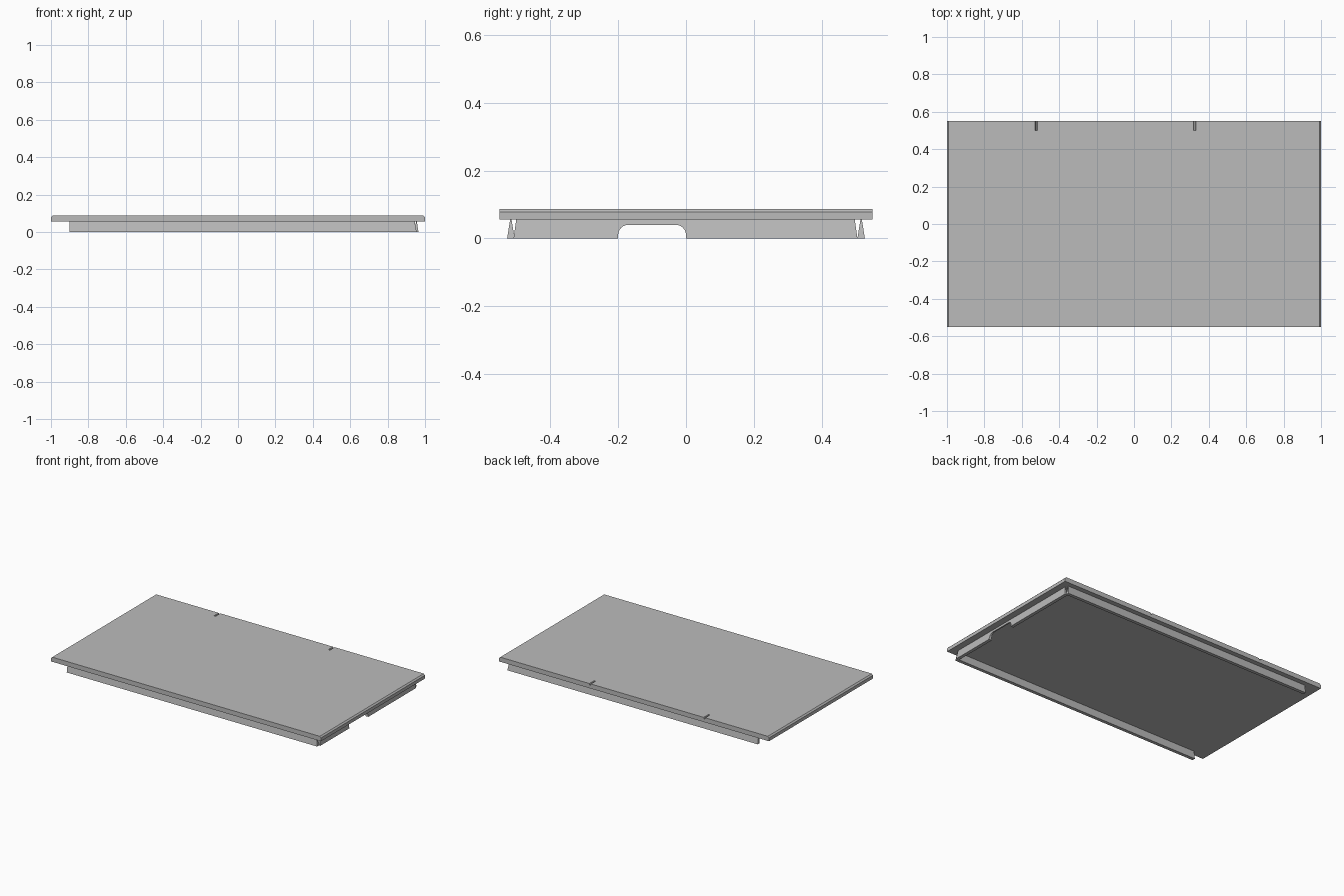
import bpy, bmesh, math

cube = bpy.data.objects.get("Cube")
if cube:
    bpy.data.objects.remove(cube, do_unlink=True)

grey = bpy.data.materials.new("plain grey")
grey.use_nodes = True
grey.diffuse_color = (0.5, 0.5, 0.5, 1)
grey.node_tree.nodes["Principled BSDF"].inputs["Base Color"].default_value = (0.5, 0.5, 0.5, 1)

PLATE_BOTTOM, PLATE_TOP = 0.056, 0.087


def prism(name, outline, place):
    """Extrude a 2D outline between sides -1 and 1; place maps (u, v, side) to a point."""
    bm = bmesh.new()
    ends = [[bm.verts.new(place(u, v, s)) for u, v in outline] for s in (-1, 1)]
    for loop in ends:
        bm.faces.new(loop)
    n = len(outline)
    for i in range(n):
        j = (i + 1) % n
        bm.faces.new((ends[0][i], ends[0][j], ends[1][j], ends[1][i]))
    bmesh.ops.recalc_face_normals(bm, faces=bm.faces)
    mesh = bpy.data.meshes.new(name)
    bm.to_mesh(mesh)
    bm.free()
    mesh.materials.append(grey)
    obj = bpy.data.objects.new(name, mesh)
    bpy.context.collection.objects.link(obj)
    return obj


def half_width(z):
    """Rails are wide at the foot and narrow where they meet the plate."""
    return 0.011 - 0.009 * z / PLATE_BOTTOM


# Plate with chamfered short ends
shoulder = 0.078
plate = prism(
    "plate",
    [(-1, PLATE_BOTTOM), (1, PLATE_BOTTOM), (1, shoulder), (0.991, PLATE_TOP),
     (-0.991, PLATE_TOP), (-1, shoulder)],
    lambda x, z, s: (x, 0.55 * s, z))

# Two small grooves in the back edge
for name, x0 in (("right", -0.522), ("left", 0.325)):
    cutter = prism(
        name + "_groove_cutter",
        [(-0.006, 0.1), (-0.006, PLATE_TOP), (-0.003, 0.077),
         (0.003, 0.077), (0.006, PLATE_TOP), (0.006, 0.1)],
        lambda x, z, s: (x0 + x, 0.535 + 0.035 * s, z))
    cutter.hide_render = True
    cutter.hide_viewport = True
    cut = plate.modifiers.new(name + "_groove", 'BOOLEAN')
    cut.operation = 'DIFFERENCE'
    cut.solver = 'EXACT'
    cut.object = cutter

# Long rails under the front and back edges
for name, side in (("front_rail", -1), ("back_rail", 1)):
    prism(
        name,
        [(-0.9, 0), (0.955, 0), (0.945, PLATE_BOTTOM), (-0.9, PLATE_BOTTOM)],
        lambda x, z, s: (x, side * 0.516 + s * half_width(z), z))

# Left rail with a round-cornered opening
radius, height = 0.03, 0.04
arch = []
for centre, start in ((-0.17, 180), (-0.03, 90)):
    for i in range(7):
        a = math.radians(start - 15 * i)
        arch.append((centre + radius * math.cos(a), height - radius + radius * math.sin(a)))
outline = [(-0.508, 0), (-0.2, 0)] + arch + [(0, 0), (0.505, 0),
           (0.497, PLATE_BOTTOM), (-0.5, PLATE_BOTTOM)]
prism("left_rail", outline, lambda y, z, s: (0.954 + s * half_width(z), y, z))
